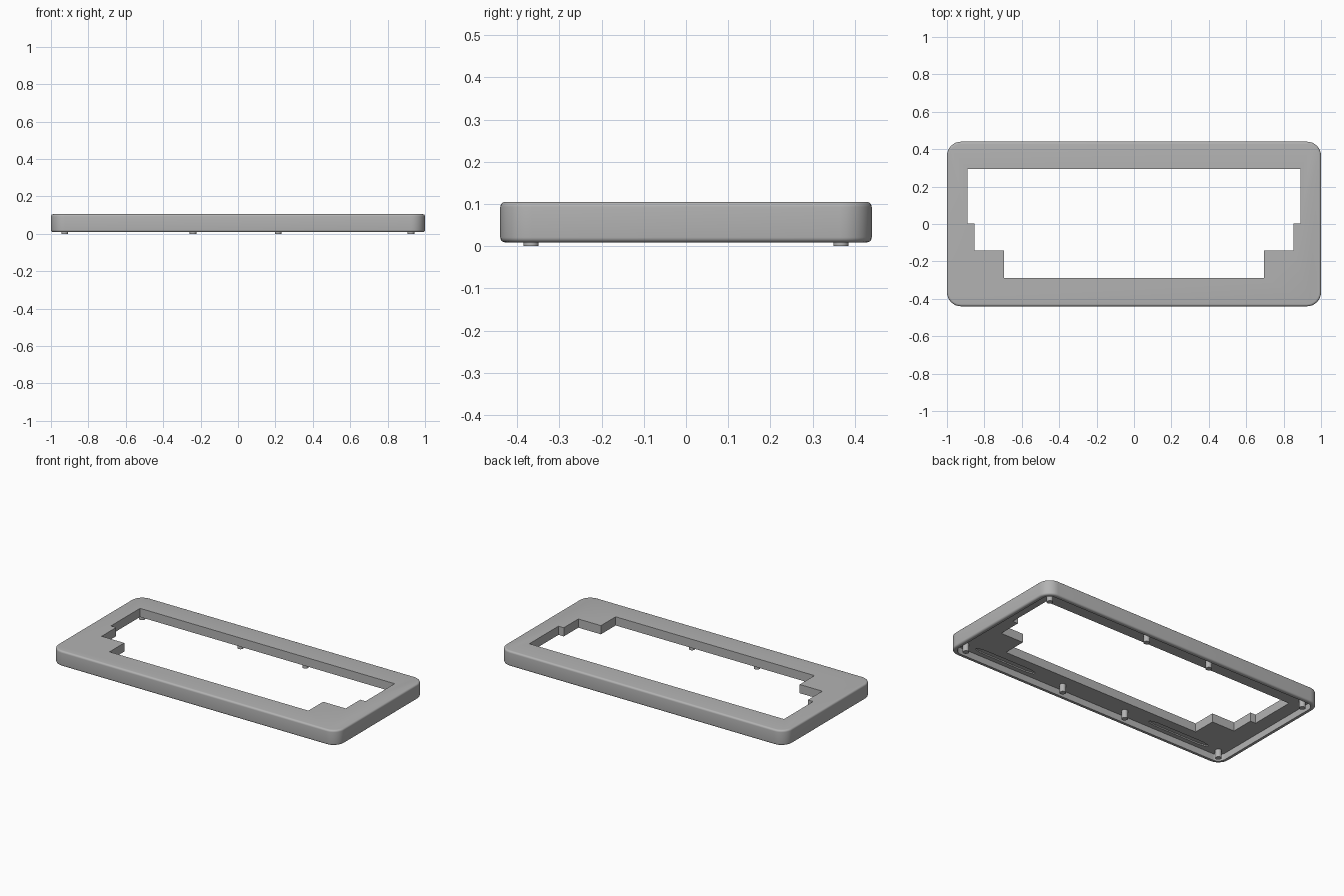
import bpy, bmesh, math

if "Cube" in bpy.data.objects:
    bpy.data.objects.remove(bpy.data.objects["Cube"])

grey = bpy.data.materials.new("case_grey")
grey.diffuse_color = (0.45, 0.45, 0.45, 1)
grey.use_nodes = True
grey.node_tree.nodes["Principled BSDF"].inputs["Base Color"].default_value = grey.diffuse_color


def rounded_rect(hx, hy, r, steps=8):
    """Counter-clockwise outline of a rounded rectangle."""
    pts = []
    for q, (sx, sy) in enumerate([(1, 1), (-1, 1), (-1, -1), (1, -1)]):
        for i in range(steps + 1):
            a = math.radians(90 * q + 90 * i / steps)
            pts.append((sx * (hx - r) + r * math.cos(a), sy * (hy - r) + r * math.sin(a)))
    return pts


def prism(name, pts, z0, z1, fillet=0):
    """Extrude an outline from z0 to z1, optionally rounding both rims."""
    bm = bmesh.new()
    base = bm.faces.new([bm.verts.new((x, y, z0)) for x, y in pts])
    top = bmesh.ops.extrude_face_region(bm, geom=[base])["geom"]
    for v in top:
        if isinstance(v, bmesh.types.BMVert):
            v.co.z = z1
    bmesh.ops.recalc_face_normals(bm, faces=bm.faces[:])
    if fillet:
        rims = [e for e in bm.edges if abs(e.verts[0].co.z - e.verts[1].co.z) < 1e-6]
        bmesh.ops.bevel(bm, geom=rims, offset=fillet, segments=5, profile=0.5, affect='EDGES')
    me = bpy.data.meshes.new(name)
    bm.to_mesh(me)
    bm.free()
    ob = bpy.data.objects.new(name, me)
    bpy.context.collection.objects.link(ob)
    me.materials.append(grey)
    return ob


def cut(ob, cutter):
    """Apply a boolean cut and discard the cutter."""
    cutter.hide_render = True
    mod = ob.modifiers.new("cut", 'BOOLEAN')
    mod.operation, mod.solver, mod.object = 'DIFFERENCE', 'EXACT', cutter
    bpy.context.view_layer.objects.active = ob
    bpy.ops.object.modifier_apply(modifier=mod.name)
    bpy.data.objects.remove(cutter)


def smooth(ob):
    bpy.ops.object.select_all(action='DESELECT')
    ob.select_set(True)
    bpy.context.view_layer.objects.active = ob
    bpy.ops.object.shade_smooth_by_angle(angle=math.radians(30))


BOTTOM, CEILING, TOP = 0.009, 0.05, 0.105

# Case: rounded slab, hollow underneath
case = prism("case_frame", rounded_rect(1.0, 0.44, 0.075), BOTTOM, TOP, 0.012)
cut(case, prism("cavity_cutter", rounded_rect(0.975, 0.415, 0.05), -0.05, CEILING))

# Stepped window through the top plate
half = [(0.695, -0.29), (0.695, -0.143), (0.853, -0.143), (0.853, 0.002), (0.89, 0.002), (0.89, 0.293)]
window = half + [(-x, y) for x, y in reversed(half)]
cut(case, prism("window_cutter", window, -0.1, 0.2))

# Shallow slots in the underside of the front strip
slot = [(0.42, -0.375), (0.47, -0.385), (0.80, -0.385), (0.85, -0.375),
        (0.85, -0.36), (0.80, -0.35), (0.47, -0.35), (0.42, -0.36)]
for s in (1, -1):
    cut(case, prism("slot_cutter", [(s * x, y) for x, y in slot], 0.03, CEILING + 0.008))
smooth(case)

# Mounting pegs hanging from the top plate
for row, y in (("front", -0.367), ("back", 0.367)):
    for i, x in enumerate((-0.927, -0.24, 0.215, 0.925)):
        ring = [(x + 0.018 * math.cos(math.tau * k / 24), y + 0.018 * math.sin(math.tau * k / 24))
                for k in range(24)]
        smooth(prism(f"{row}_peg_{i + 1}", ring, 0.0, CEILING + 0.004))
